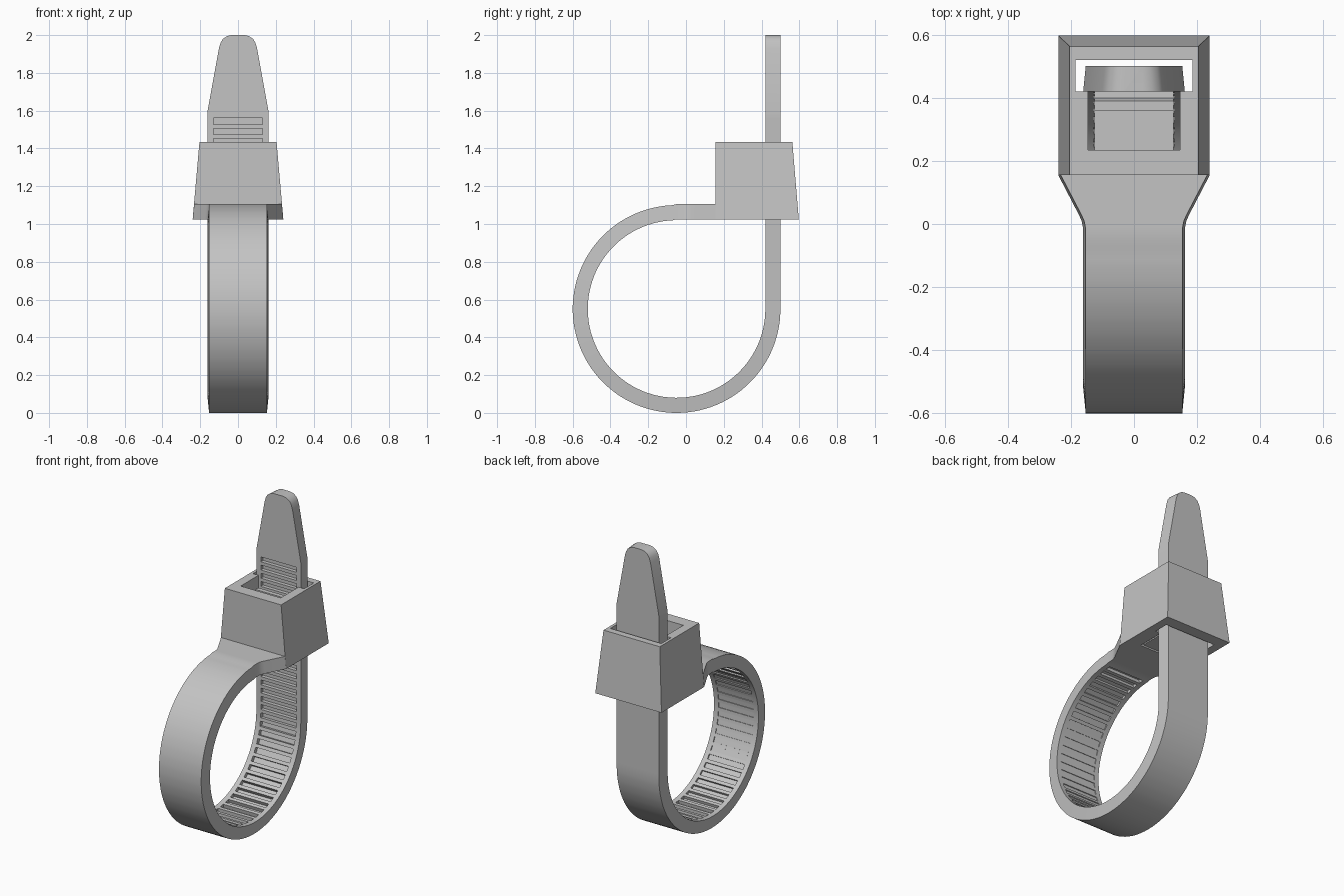
import bpy
import bmesh
from math import cos, sin, pi, radians

if "Cube" in bpy.data.objects:
    bpy.data.objects.remove(bpy.data.objects["Cube"], do_unlink=True)

# One plain grey plastic
GREY = (0.55, 0.55, 0.55, 1)
plastic = bpy.data.materials.new("grey plastic")
plastic.use_nodes = True
plastic.diffuse_color = GREY
plastic.node_tree.nodes["Principled BSDF"].inputs["Base Color"].default_value = GREY


def make_object(name, bm):
    bmesh.ops.recalc_face_normals(bm, faces=bm.faces)
    mesh = bpy.data.meshes.new(name)
    bm.to_mesh(mesh)
    bm.free()
    mesh.materials.append(plastic)
    obj = bpy.data.objects.new(name, mesh)
    bpy.context.collection.objects.link(obj)
    return obj


def loft(name, rings):
    """Skin a row of equal-sized closed rings and cap both ends."""
    bm = bmesh.new()
    rows = [[bm.verts.new(co) for co in ring] for ring in rings]
    count = len(rows[0])
    for a, b in zip(rows, rows[1:]):
        for i in range(count):
            j = (i + 1) % count
            bm.faces.new((a[i], a[j], b[j], b[i]))
    bm.faces.new(rows[0])
    bm.faces.new(rows[-1])
    bmesh.ops.remove_doubles(bm, verts=bm.verts, dist=0.00005)
    return make_object(name, bm)


def select_only(obj):
    bpy.ops.object.select_all(action='DESELECT')
    obj.select_set(True)
    bpy.context.view_layer.objects.active = obj


# Strap: inner-surface path runs down from the tip, round the loop and back
CY, CZ, RADIUS, THICK = -0.05, 0.55, 0.47, 0.08
TOP = 1.56
STRAIGHT = TOP - CZ
ARC = 1.5 * pi * RADIUS
HALF = 0.161


def section(y, z, ny, nz, half, depth=0):
    g = min(0.135, half * 0.8)
    oy, oz = y + ny * THICK, z + nz * THICK
    fy, fz = y + ny * depth, z + nz * depth
    w = half - 0.008
    return [(-w, oy, oz), (w, oy, oz), (half, y, z), (g, y, z),
            (g, fy, fz), (-g, fy, fz), (-g, y, z), (-half, y, z)]


def along(s, cut=False):
    if s < STRAIGHT:
        return section(CY + RADIUS, TOP - s, 1, 0, HALF, 0.024 * cut)
    a = -(s - STRAIGHT) / RADIUS
    depth = (0.024 - 0.02 * max(0, -cos(a))) * cut
    return section(CY + RADIUS * cos(a), CZ + RADIUS * sin(a),
                   cos(a), sin(a), HALF, depth)


# Rounded, tapering tip
rings = [section(CY + RADIUS, z, 1, 0, w) for z, w in
         [(2.0, 0.035), (1.995, 0.058), (1.98, 0.08), (1.96, 0.092),
          (1.93, 0.101), (1.6, HALF)]]
# Evenly spaced grooves across the inner surface
GROOVES = 60
pitch = (STRAIGHT + ARC) / GROOVES
for i in range(GROOVES):
    s = i * pitch
    e = s + 0.6 * pitch
    rings += [along(s), along(s, True), along(e, True), along(e)]
# Flare where the strap joins the head
rings += [section(y, CZ + RADIUS + 0.005, 0, 1, w) for y, w in
          [(CY, HALF), (-0.01, 0.162), (0.01, 0.166), (0.03, 0.175), (0.155, 0.24)]]
strap = loft("strap", rings)

# Head: tapered block with a vertical front
BASE, HEAD_TOP = 1.025, 1.435
head = loft("head", [
    [(-w, 0.155, z), (w, 0.155, z), (w, back, z), (-w, back, z)]
    for z, w, back in [(BASE, 0.24, 0.597), (HEAD_TOP, 0.204, 0.563)]])

# T-shaped passage: wide strap slot plus narrower pawl pocket
right = [(0.145, 0.235), (0.145, 0.42), (0.185, 0.42), (0.185, 0.52)]
outline = right + [(-x, y) for x, y in reversed(right)]
cutter = loft("passage_cutter", [[(x, y, z) for x, y in outline]
                                 for z in (BASE - 0.1, HEAD_TOP + 0.1)])
cutter.hide_render = True
select_only(head)
cut = head.modifiers.new("passage", 'BOOLEAN')
cut.operation = 'DIFFERENCE'
cut.solver = 'EXACT'
cut.object = cutter
bpy.ops.object.modifier_apply(modifier=cut.name)
bpy.data.objects.remove(cutter, do_unlink=True)

# Locking pawl: floor, upright arm and teeth that reach into the grooves
profile = [(0.23, BASE + 0.01), (0.23, 1.13), (0.36, 1.13), (0.36, 1.37), (0.39, 1.37)]
for k in range(4, 7):
    z = TOP - k * pitch - 0.3 * pitch
    profile += [(0.40, z + 0.012), (0.437, z + 0.01), (0.40, z - 0.025)]
profile += [(0.39, BASE + 0.01)]
pawl = loft("pawl", [[(x, y, z) for y, z in profile] for x in (-0.125, 0.125)])

# Smooth only the curved loop and tip
select_only(strap)
bpy.ops.object.shade_smooth_by_angle(angle=radians(30))
